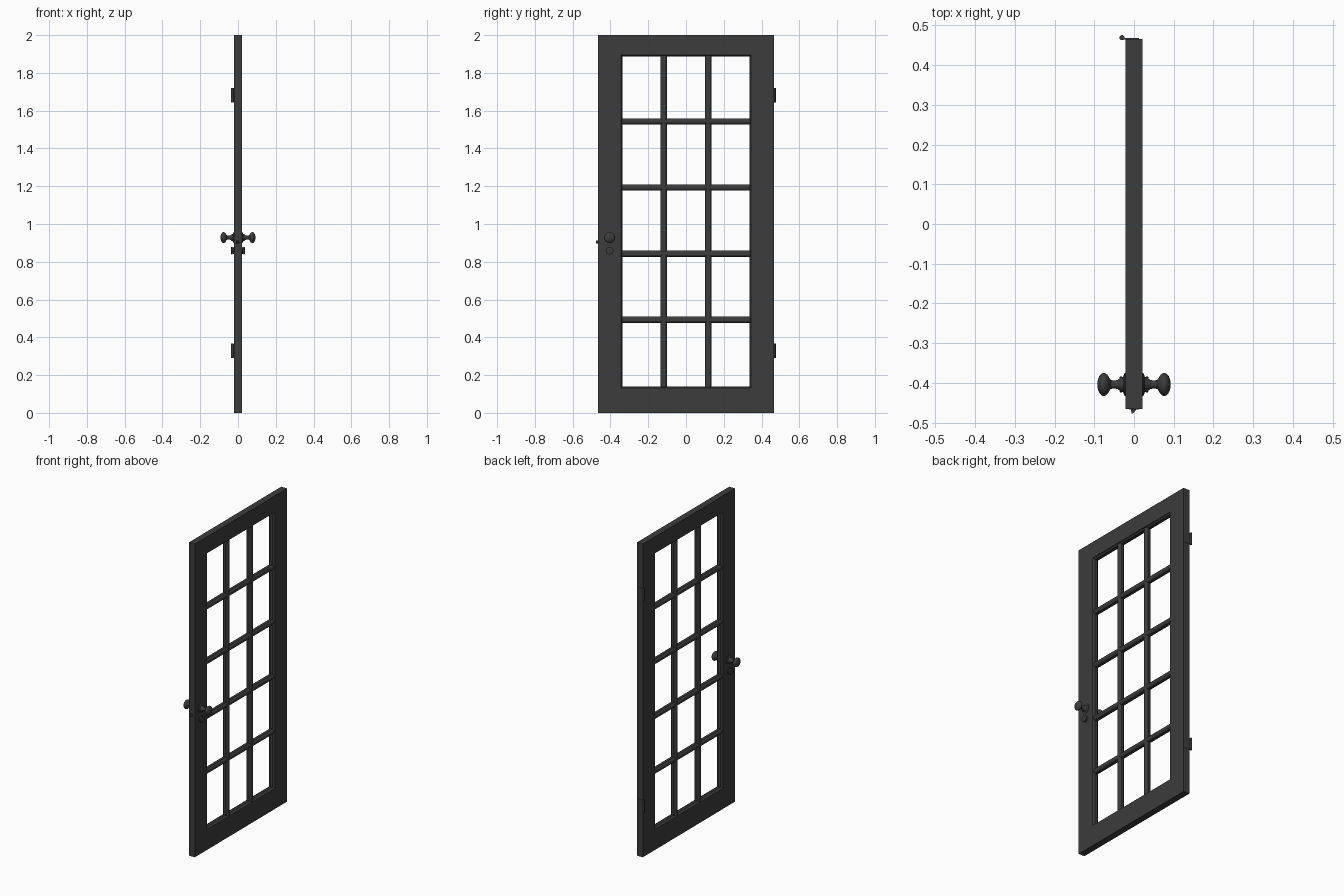
import bpy, bmesh
from math import cos, sin, pi
from mathutils import Vector

if "Cube" in bpy.data.objects:
    bpy.data.objects.remove(bpy.data.objects["Cube"])

mat = bpy.data.materials.new("dark_paint")
mat.diffuse_color = (0.045, 0.045, 0.045, 1)
mat.use_nodes = True
mat.node_tree.nodes["Principled BSDF"].inputs["Base Color"].default_value = mat.diffuse_color


def finish(name, bm, smooth=False):
    bmesh.ops.recalc_face_normals(bm, faces=bm.faces[:])
    me = bpy.data.meshes.new(name)
    bm.to_mesh(me)
    bm.free()
    ob = bpy.data.objects.new(name, me)
    bpy.context.collection.objects.link(ob)
    me.materials.append(mat)
    if smooth:
        bpy.ops.object.select_all(action='DESELECT')
        ob.select_set(True)
        bpy.context.view_layer.objects.active = ob
        bpy.ops.object.shade_smooth_by_angle(angle=0.7)
    return ob


def skin(name, rings, closed=False, smooth=False):
    """Join successive point rings with quads; cap the ends unless closed."""
    bm = bmesh.new()
    vs = [[bm.verts.new(p) for p in r] for r in rings]
    n = len(vs[0])
    pairs = list(zip(vs, vs[1:])) + ([(vs[-1], vs[0])] if closed else [])
    for a, b in pairs:
        for i in range(n):
            j = (i + 1) % n
            bm.faces.new((a[i], a[j], b[j], b[i]))
    if not closed:
        bm.faces.new(vs[0])
        bm.faces.new(vs[-1])
    return finish(name, bm, smooth)


def box(name, lo, hi):
    rings = [[(x, lo[1], lo[2]), (x, hi[1], lo[2]), (x, hi[1], hi[2]), (x, lo[1], hi[2])]
             for x in (lo[0], hi[0])]
    return skin(name, rings)


def lathe(name, profile, side, y, z, n=32):
    """Turn (x, radius) points around an axis running along x."""
    rings = [[(side * x, y + r * cos(2 * pi * i / n), z + r * sin(2 * pi * i / n))
              for i in range(n)] for x, r in profile]
    return skin(name, rings, smooth=True)


# door frame: outer edge, opening and moulded lip swept as rectangular rings
Y, T = 0.466, 0.021
OY, Z0, Z1 = 0.343, 0.132, 1.895


def rect(x, half, z0, z1):
    return [(x, -half, z0), (x, half, z0), (x, half, z1), (x, -half, z1)]


def opening(x, d):
    return rect(x, OY - d, Z0 + d, Z1 - d)


skin("door_frame", [rect(T, Y, 0, 2), opening(T, 0), opening(0.015, 0.002), opening(0.008, 0.008),
                    opening(-0.008, 0.008), opening(-0.015, 0.002), opening(-T, 0),
                    rect(-T, Y, 0, 2)], closed=True)

# glazing bars with a moulded section (x depth, half-width offset)
half = [(0.018, -0.006), (0.018, 0.006), (0.014, 0.012), (0.008, 0.0165)]
section = half + [(-x, w) for x, w in reversed(half[1:])] + [(-0.018, -0.006), (-0.014, -0.012),
                                                             (-0.008, -0.0165), (0.008, -0.0165),
                                                             (0.014, -0.012)]
for k in (-1, 1):
    skin("vertical_bar", [[(x, k * 0.118 + w, z) for x, w in section] for z in (Z0 + 0.004, Z1 - 0.004)])
for k in range(4):
    skin("horizontal_bar", [[(x, y, 0.493 + 0.35 * k + w) for x, w in section]
                            for y in (-OY + 0.004, OY - 0.004)])

# knobs and lock cylinders on both faces
KY, KZ, LZ = -0.404, 0.928, 0.859
knob = [(0.020, 0.029), (0.023, 0.029), (0.025, 0.026), (0.027, 0.020), (0.034, 0.017),
        (0.040, 0.012), (0.048, 0.010), (0.058, 0.011), (0.062, 0.016)]
knob += [(0.076 - 0.0165 * cos(a), 0.029 * sin(a)) for a in [pi * t / 12 for t in range(3, 12)]]
knob += [(0.0925, 0.001)]
lock = [(0.020, 0.019), (0.024, 0.019), (0.026, 0.016), (0.028, 0.016), (0.030, 0.020),
        (0.035, 0.020), (0.037, 0.016), (0.037, 0.001)]
for s in (-1, 1):
    lathe("knob", knob, s, KY, KZ)
    lathe("lock_cylinder", lock, s, KY, LZ)

# latch plate and wedge-shaped bolt on the leading edge
box("latch_plate", (-0.012, -Y - 0.001, 0.835), (0.012, -Y + 0.002, 0.965))
skin("latch_bolt", [[(-0.008, -Y, z), (-0.006, -0.477, z), (-0.003, -0.477, z), (0.007, -Y, z)]
                    for z in (0.896, 0.912)])

# hinges: a leaf on the edge and a round knuckle
for z in (0.329, 1.682):
    box("hinge_leaf", (-0.030, Y - 0.001, z - 0.037), (0.012, Y + 0.002, z + 0.037))
    skin("hinge_knuckle", [[(-0.030 + 0.0065 * cos(pi * i / 8), Y + 0.003 + 0.0065 * sin(pi * i / 8), h)
                            for i in range(16)] for h in (z - 0.038, z + 0.038)], smooth=True)
